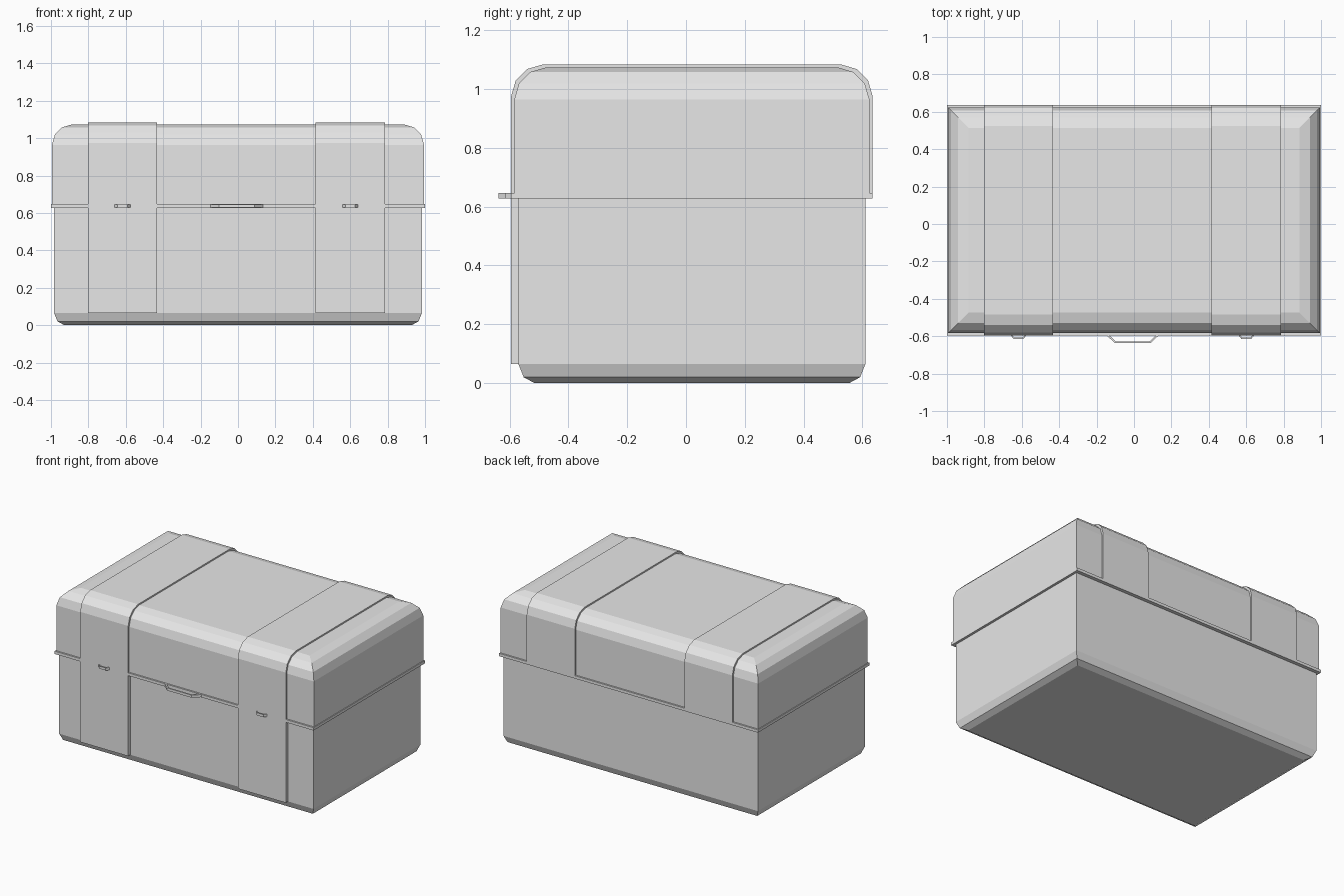
import bpy
import bmesh

if "Cube" in bpy.data.objects:
    bpy.data.objects.remove(bpy.data.objects["Cube"], do_unlink=True)

grey = bpy.data.materials.new("plain_grey")
grey.use_nodes = True
grey.diffuse_color = (0.8, 0.8, 0.8, 1)
grey.node_tree.nodes["Principled BSDF"].inputs["Base Color"].default_value = (0.8, 0.8, 0.8, 1)

MID_Y = 0.02              # centre of the box, behind the handle
RIM_LOW, RIM_TOP = 0.627, 0.647
RIM_FRONT, RIM_BACK = -0.595, 0.635
# Rounded lid edge: (inset, height below the top)
LID_CURVE = [(0, 0.11), (0.016, 0.055), (0.055, 0.016), (0.11, 0)]
STRAPS = {"right": (-0.803, -0.432), "left": (0.415, 0.786)}


def loft(name, rings):
    """Skin a closed solid through equally sized rings of points."""
    bm = bmesh.new()
    loops = [[bm.verts.new(p) for p in ring] for ring in rings]
    n = len(loops[0])
    for low, high in zip(loops, loops[1:]):
        for i in range(n):
            j = (i + 1) % n
            bm.faces.new((low[i], low[j], high[j], high[i]))
    bm.faces.new(loops[0][::-1])
    bm.faces.new(loops[-1])
    bmesh.ops.recalc_face_normals(bm, faces=bm.faces)
    mesh = bpy.data.meshes.new(name)
    bm.to_mesh(mesh)
    bm.free()
    mesh.materials.append(grey)
    obj = bpy.data.objects.new(name, mesh)
    bpy.context.collection.objects.link(obj)
    return obj


def tray(name, half_x, half_y, levels):
    """Rectangular solid whose outline is inset at each (inset, z) level."""
    rings = []
    for inset, z in levels:
        x, y = half_x - inset, half_y - inset
        rings.append([(-x, MID_Y - y, z), (x, MID_Y - y, z),
                      (x, MID_Y + y, z), (-x, MID_Y + y, z)])
    return loft(name, rings)


def bracket(name, centre, foot, bar, reach, thick):
    """Flat band bent outwards from the rim, open behind."""
    back, front = RIM_FRONT + 0.005, RIM_FRONT - reach
    path = [(-foot, back), (-bar, front), (bar, front), (foot, back),
            (foot - thick * 1.4, back), (bar - thick * 0.4, front + thick),
            (thick * 0.4 - bar, front + thick), (thick * 1.4 - foot, back)]
    return loft(name, [[(centre + x, y, z) for x, y in path]
                       for z in (RIM_LOW + 0.001, RIM_TOP - 0.001)])


# Lower box with chamfered bottom
tray("lower_box", 0.983, 0.59,
     [(0.055, 0), (0.018, 0.02), (0, 0.065), (0, RIM_LOW)])

# Rim between box and lid
tray("rim", 1.0, (RIM_BACK - RIM_FRONT) / 2, [(0, RIM_LOW), (0, RIM_TOP)])

# Lid with rounded upper edges
tray("lid", 0.995, 0.604,
     [(0, RIM_TOP)] + [(inset, 1.074 - drop) for inset, drop in LID_CURVE])

# Raised straps: over the lid, and down the front of the box only
half = (RIM_BACK - RIM_FRONT) / 2
arch = [(half, RIM_TOP)] + [(half - inset, 1.084 - drop) for inset, drop in LID_CURVE]
profile = [(MID_Y - y, z) for y, z in arch] + [(MID_Y + y, z) for y, z in reversed(arch)]
for side, span in STRAPS.items():
    loft(side + "_lid_strap", [[(x, y, z) for y, z in profile] for x in span])
    loft(side + "_front_strap",
         [[(x, RIM_FRONT, 0.065), (x, RIM_FRONT, RIM_LOW),
           (x, -0.56, RIM_LOW), (x, -0.56, 0.065)] for x in span])
    # Latch loop in the middle of each strap
    bracket(side + "_latch", sum(span) / 2, 0.046, 0.026, 0.02, 0.007)

# Carrying handle
bracket("handle", -0.007, 0.145, 0.095, 0.042, 0.01)
